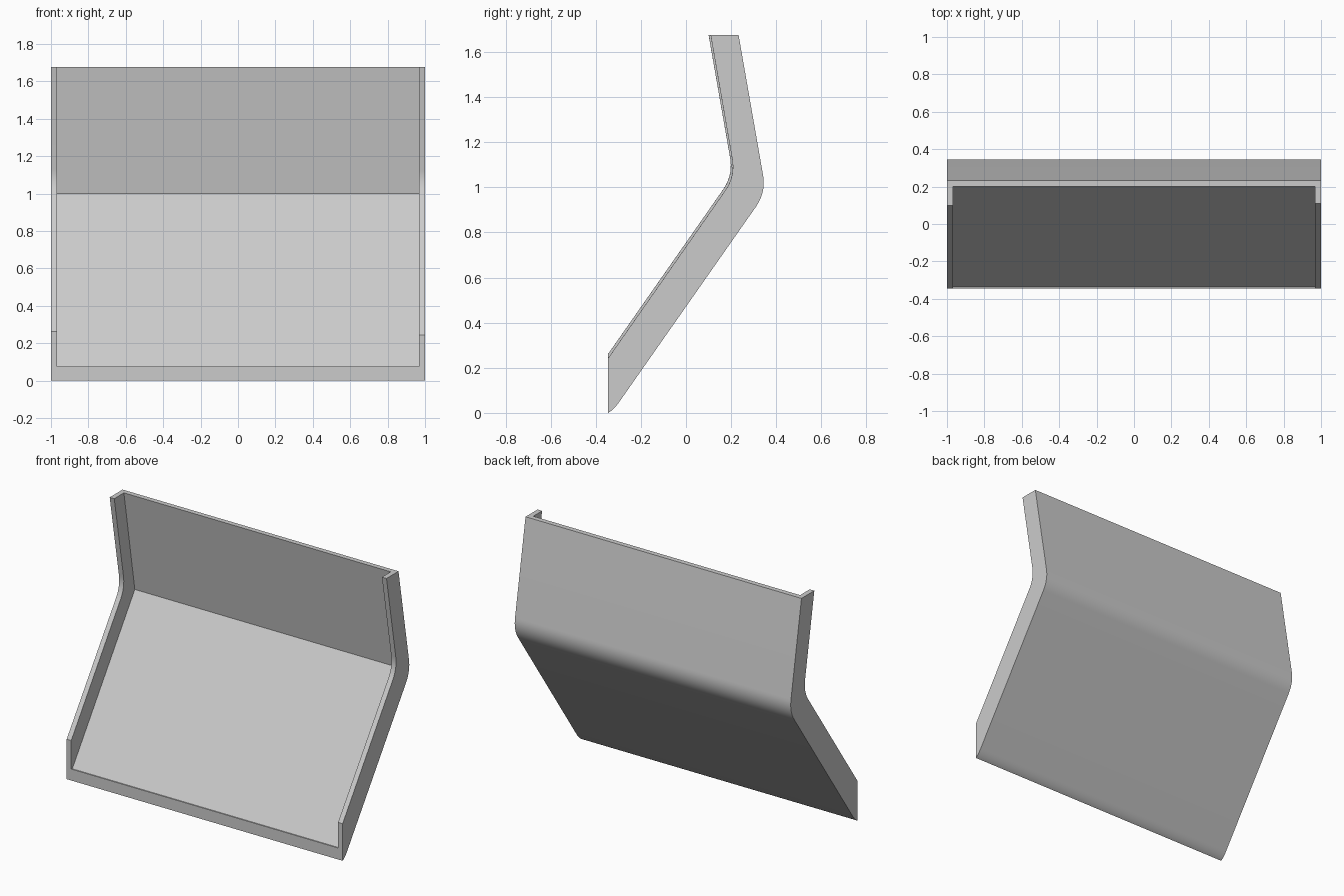
import bpy
import bmesh
from mathutils import Vector

cube = bpy.data.objects.get("Cube")
if cube:
    bpy.data.objects.remove(cube, do_unlink=True)

grey = bpy.data.materials.new("light grey")
grey.use_nodes = True
colour = (0.6, 0.6, 0.6, 1)
grey.diffuse_color = colour
grey.node_tree.nodes["Principled BSDF"].inputs["Base Color"].default_value = colour


def arc(a, corner, b, steps=10):
    """Rounded bend from a to b, pulled towards the corner."""
    a, c, b = Vector(a), Vector(corner), Vector(b)
    ts = [i / steps for i in range(steps + 1)]
    return [(1 - t) ** 2 * a + 2 * t * (1 - t) * c + t * t * b for t in ts]


def bend(start, corner, end, radius=0.079):
    """Path from start to end with a rounded corner."""
    s, c, e = Vector(start), Vector(corner), Vector(end)
    a = c + (s - c).normalized() * radius
    b = c + (e - c).normalized() * radius
    return [s] + arc(a, c, b) + [e]


def prism(name, right_profile, left_profile, half_width):
    """Solid spanning x between two (y, z) outlines of equal length."""
    bm = bmesh.new()
    right = [bm.verts.new((-half_width, *p)) for p in right_profile]
    left = [bm.verts.new((half_width, *p)) for p in left_profile]
    n = len(right)
    for i in range(n):
        j = (i + 1) % n
        bm.faces.new((right[i], right[j], left[j], left[i]))
    bm.faces.new(right)
    bm.faces.new(left)
    bmesh.ops.recalc_face_normals(bm, faces=bm.faces)
    mesh = bpy.data.meshes.new(name)
    bm.to_mesh(mesh)
    bm.free()
    mesh.materials.append(grey)
    obj = bpy.data.objects.new(name, mesh)
    bpy.context.collection.objects.link(obj)
    return obj


# Bent shell: shared back, with the right rim slightly deeper than the left
TOP = 1.676
back = arc((-0.345, 0), (-0.32, 0.014), (-0.295, 0.05), 6)
back += bend(back.pop(), (0.355, 0.978), (0.233, TOP))
right_rim = bend((0.10, TOP), (0.209, 1.054), (-0.345, 0.262))
left_rim = bend((0.109, TOP), (0.218, 1.049), (-0.345, 0.243))
shell = prism("bent_tray_shell", back + right_rim, back + left_rim, 1.0)

# Hollow: front lip, sloping floor and upright back panel
hollow = [(-0.6, 0.075), (-0.338, 0.075), (-0.338, 0.066), (0.313, 1.0),
          (0.2, TOP), (0.18, 1.8), (-0.6, 1.8)]
cutter = prism("hollow_cutter", hollow, hollow, 0.967)
cutter.hide_render = True

cut = shell.modifiers.new("Hollow", "BOOLEAN")
cut.operation = "DIFFERENCE"
cut.solver = "EXACT"
cut.object = cutter
bpy.ops.object.select_all(action="DESELECT")
shell.select_set(True)
bpy.context.view_layer.objects.active = shell
bpy.ops.object.modifier_apply(modifier=cut.name)
bpy.data.objects.remove(cutter, do_unlink=True)
bpy.ops.object.shade_smooth_by_angle(angle=0.45)
